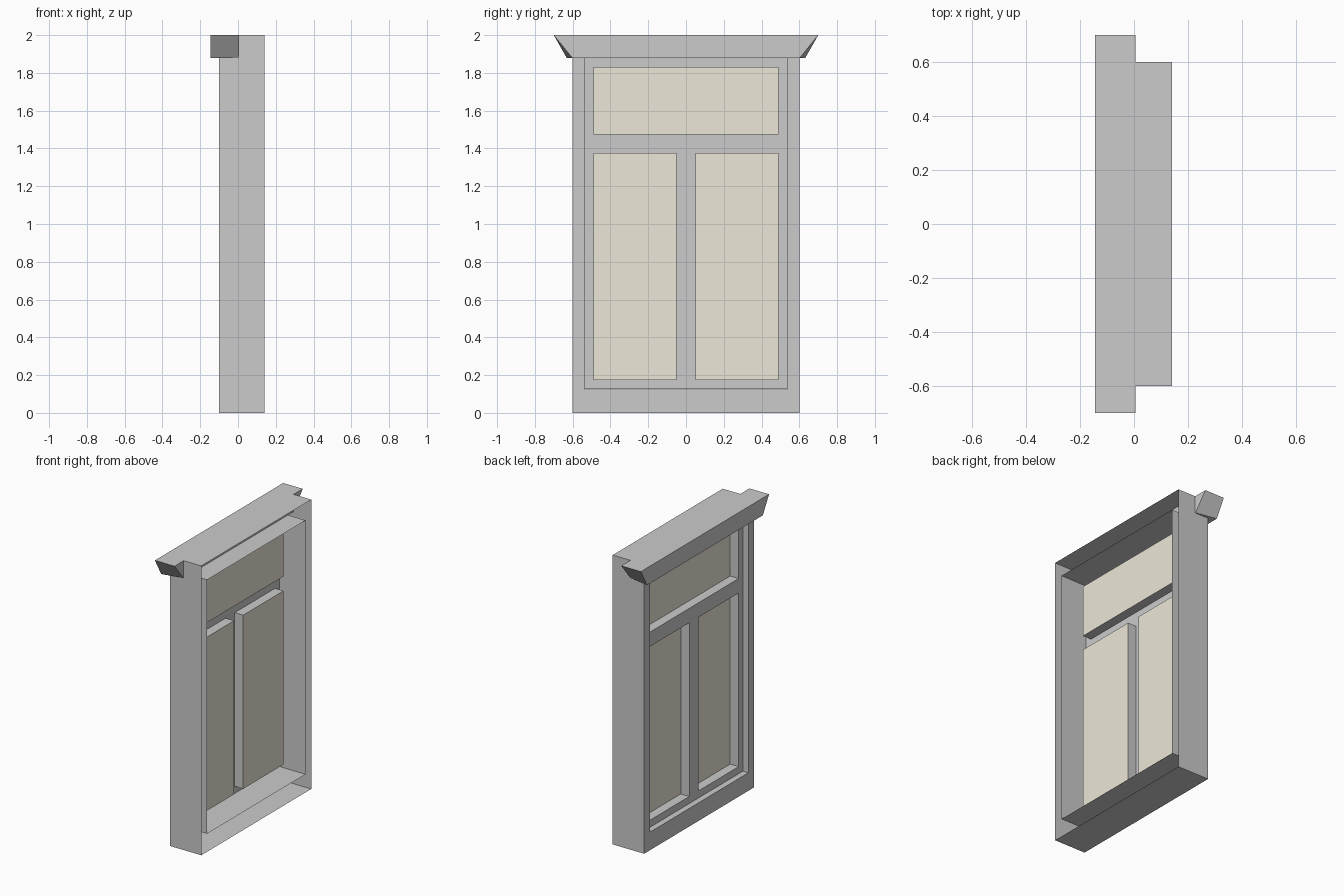
import bpy, bmesh

if "Cube" in bpy.data.objects:
    bpy.data.objects.remove(bpy.data.objects["Cube"])


def finish(name, bm, mat=None):
    mesh = bpy.data.meshes.new(name)
    bm.to_mesh(mesh)
    bm.free()
    obj = bpy.data.objects.new(name, mesh)
    bpy.context.collection.objects.link(obj)
    if mat:
        mesh.materials.append(mat)
    return obj


def open_backed_frame(name, outer, holes, x_face, x_back):
    """Flat face towards -x with rectangular holes (y0, y1, z0, z1);
    every border is extruded to x_back, and the +x side stays open."""
    bm = bmesh.new()
    rects = [outer] + holes
    ys = sorted({v for r in rects for v in r[:2]})
    zs = sorted({v for r in rects for v in r[2:]})
    for a, b in zip(ys, ys[1:]):
        for c, d in zip(zs, zs[1:]):
            y, z = (a + b) / 2, (c + d) / 2
            if any(h[0] < y < h[1] and h[2] < z < h[3] for h in holes):
                continue
            bm.faces.new([bm.verts.new((x_face, p, q))
                          for p, q in ((a, c), (a, d), (b, d), (b, c))])
    bmesh.ops.remove_doubles(bm, verts=bm.verts[:], dist=1e-5)
    border = [e for e in bm.edges if e.is_boundary]
    new = bmesh.ops.extrude_edge_only(bm, edges=border)["geom"]
    bmesh.ops.translate(bm, vec=(x_back - x_face, 0, 0),
                        verts=[g for g in new if isinstance(g, bmesh.types.BMVert)])
    bmesh.ops.recalc_face_normals(bm, faces=bm.faces[:])
    bm.normal_update()
    front = next(f for f in bm.faces if abs(f.normal.x) > 0.9)
    if front.normal.x > 0:
        bmesh.ops.reverse_faces(bm, faces=bm.faces[:])
    bmesh.ops.dissolve_limit(bm, angle_limit=0.01, verts=bm.verts[:], edges=bm.edges[:])
    return finish(name, bm)


glass_mat = bpy.data.materials.new("glass")
glass_mat.diffuse_color = (0.84, 0.80, 0.69, 1)
glass_mat.use_nodes = True
glass_mat.node_tree.nodes["Principled BSDF"].inputs["Base Color"].default_value = glass_mat.diffuse_color

SASH_X, GLASS_X = -0.06, 0.005
panes = {
    "top_pane": (-0.49, 0.49, 1.475, 1.83),
    "left_pane": (-0.49, -0.05, 0.175, 1.375),
    "right_pane": (0.05, 0.49, 0.175, 1.375),
}

# Outer frame and sash
open_backed_frame("outer_frame", (-0.6, 0.6, 0, 2),
                  [(-0.538, 0.538, 0.125, 1.88)], -0.10, 0.14)
open_backed_frame("sash", (-0.537, 0.537, 0.126, 1.879),
                  list(panes.values()), SASH_X, GLASS_X)

# Glass panes at the back of the sash reveals
for name, (a, b, c, d) in panes.items():
    bm = bmesh.new()
    bm.faces.new([bm.verts.new((GLASS_X, p, q))
                  for p, q in ((a, c), (a, d), (b, d), (b, c))])
    finish(name, bm, glass_mat)

# Lintel with ends that slope inwards towards the bottom
bm = bmesh.new()
bmesh.ops.create_cube(bm, size=1)
for v in bm.verts:
    side = 1 if v.co.y > 0 else -1
    back, top = v.co.x > 0, v.co.z > 0
    half = 0.7 if top else (0.603 if back else 0.632)
    v.co = (0.005 if back else -0.145, side * half, 2.0 if top else 1.88)
finish("lintel", bm)
